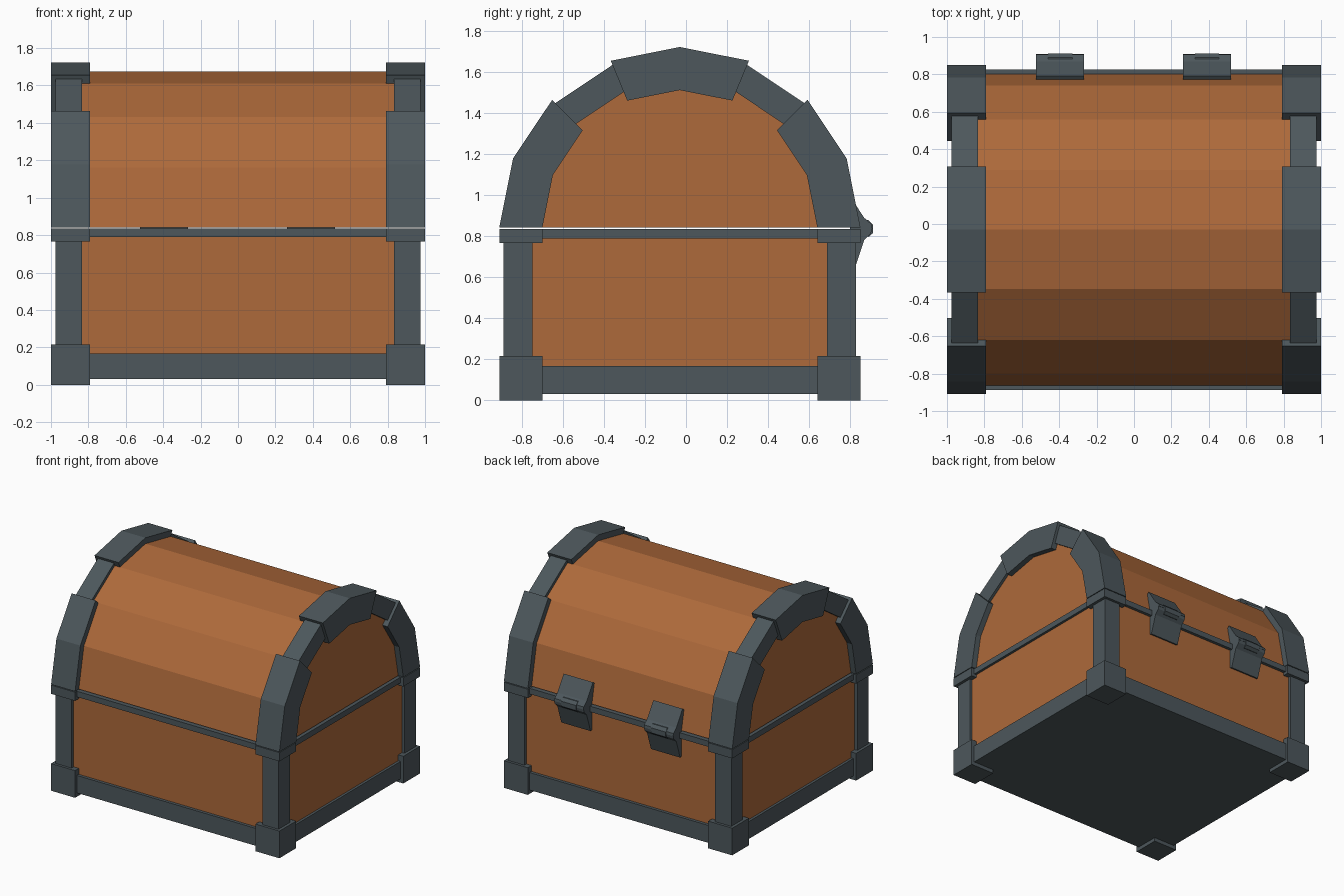
import bpy, math

if "Cube" in bpy.data.objects:
    bpy.data.objects.remove(bpy.data.objects["Cube"])

CY = -0.03      # chest centre in y (hinges stick out at the back)
LZ = 0.842      # underside of the lid, centre of the arch


def material(name, rgb):
    m = bpy.data.materials.new(name)
    m.diffuse_color = (*rgb, 1)
    m.use_nodes = True
    m.node_tree.nodes["Principled BSDF"].inputs["Base Color"].default_value = m.diffuse_color
    return m


WOOD = material("orange wood", (0.42, 0.142, 0.043))
IRON = material("dark iron", (0.074, 0.096, 0.107))


def prism(name, profile, x0, x1, mat):
    """Extrude a (y, z) profile along x."""
    n = len(profile)
    verts = [(x, y, z) for x in (x0, x1) for y, z in profile]
    faces = [tuple(range(n))[::-1], tuple(range(n, 2 * n))]
    faces += [(i, (i + 1) % n, n + (i + 1) % n, n + i) for i in range(n)]
    me = bpy.data.meshes.new(name)
    me.from_pydata(verts, [], faces)
    me.materials.append(mat)
    ob = bpy.data.objects.new(name, me)
    bpy.context.collection.objects.link(ob)
    # make normals face outwards
    area = sum(profile[i][0] * profile[(i + 1) % n][1] - profile[(i + 1) % n][0] * profile[i][1]
               for i in range(n))
    if area < 0:
        me.flip_normals()
    return ob


def box(name, x0, x1, y0, y1, z0, z1, mat):
    return prism(name, [(y0, z0), (y1, z0), (y1, z1), (y0, z1)], x0, x1, mat)


def arc(r, first, last):
    """Arch points, in steps of 22.5 degrees."""
    return [(CY + r * math.cos(math.radians(22.5 * k)), LZ + r * math.sin(math.radians(22.5 * k)))
            for k in range(first, last + 1)]


def centred(name, hx, hy, z0, z1, mat):
    return box(name, -hx, hx, CY - hy, CY + hy, z0, z1, mat)


# Body: wooden box with iron base and rim
centred("body_panels", 0.955, 0.833, 0.10, 0.81, WOOD)
centred("base_band", 0.975, 0.857, 0.03, 0.168, IRON)
centred("rim_band", 0.975, 0.857, 0.79, 0.835, IRON)

# Corners: foot, post and rim bracket
for sx in (-1, 1):
    for sy in (-1, 1):
        def corner(name, a, b, c, d, z0, z1):
            xs, ys = sorted((sx * a, sx * b)), sorted((CY + sy * c, CY + sy * d))
            box(name, *xs, *ys, z0, z1, IRON)
        corner("foot", 0.79, 1.0, 0.67, 0.88, 0, 0.215)
        corner("corner_post", 0.835, 0.977, 0.717, 0.859, 0.1, 0.8)
        corner("rim_bracket", 0.79, 1.0, 0.67, 0.88, 0.767, 0.836)

# Lid: eight-sided half barrel
prism("lid_barrel", arc(0.833, 0, 8), -0.955, 0.955, WOOD)

# Lid ribs with three thicker clasps on each
for sx in (-1, 1):
    x = sorted((sx * 0.835, sx * 0.977))
    prism("lid_rib", arc(0.858, 0, 8) + arc(0.715, 0, 8)[::-1], *x, IRON)
    x = sorted((sx * 0.79, sx * 1.0))
    for first, last in ((0, 2), (3, 5), (6, 8)):
        prism("rib_clasp", arc(0.88, first, last) + arc(0.67, first, last)[::-1], *x, IRON)

# Hinges on the back
for c in (-0.395, 0.39):
    prism("hinge_upper_plate", [(0.77, 0.995), (0.79, 1.01), (0.868, 0.89), (0.905, 0.858),
                                (0.908, 0.838), (0.80, 0.838)], c - 0.128, c + 0.128, IRON)
    prism("hinge_lower_plate", [(0.80, 0.838), (0.906, 0.838), (0.902, 0.815), (0.868, 0.78),
                                (0.82, 0.635), (0.80, 0.64)], c - 0.128, c + 0.128, IRON)
    prism("hinge_knuckle", [(0.86, 0.80), (0.89, 0.797), (0.911, 0.815), (0.911, 0.855),
                            (0.89, 0.878), (0.86, 0.878)], c - 0.065, c + 0.065, IRON)
